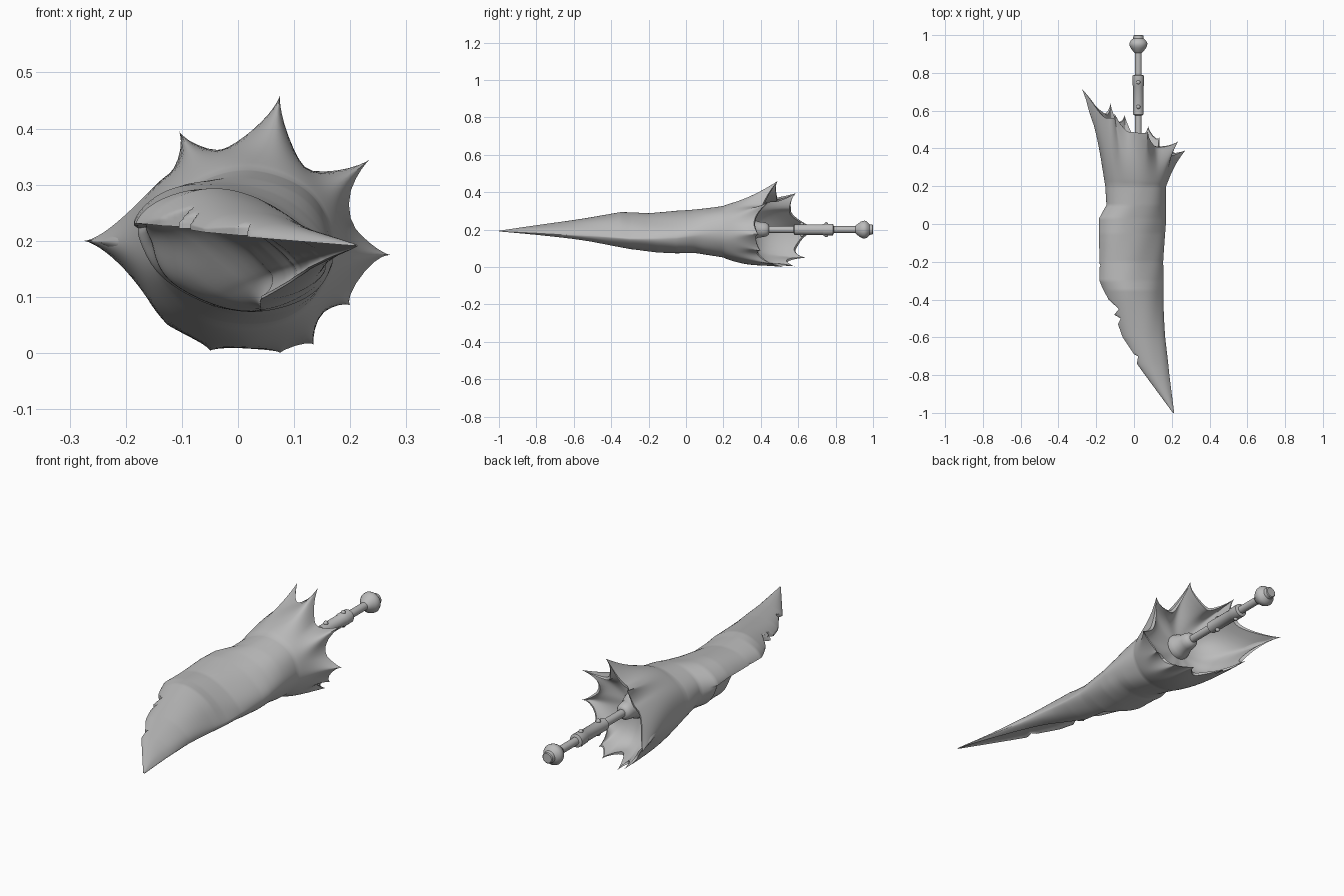
import bpy, bmesh, math
from mathutils import Vector

if "Cube" in bpy.data.objects:
    bpy.data.objects.remove(bpy.data.objects["Cube"])

bone = bpy.data.materials.new("plain_grey")
bone.diffuse_color = (0.5, 0.5, 0.5, 1)
bone.use_nodes = True
bone.node_tree.nodes["Principled BSDF"].inputs["Base Color"].default_value = bone.diffuse_color

OUT, RET = 96, 48          # points on the outer sheet and on its underside
N = OUT + RET


def interp(table, y):
    if y <= table[0][0]:
        return table[0][1]
    for (a, u), (b, v) in zip(table, table[1:]):
        if y <= b:
            return u + (v - u) * (y - a) / (b - a)
    return table[-1][1]


def smooth(a, b, v):
    t = max(0, min(1, (v - a) / (b - a)))
    return t * t * (3 - 2 * t)


def finish(name, bm, angle=40):
    bmesh.ops.recalc_face_normals(bm, faces=bm.faces)
    me = bpy.data.meshes.new(name)
    bm.to_mesh(me)
    bm.free()
    me.materials.append(bone)
    ob = bpy.data.objects.new(name, me)
    bpy.context.collection.objects.link(ob)
    bpy.ops.object.select_all(action='DESELECT')
    ob.select_set(True)
    bpy.context.view_layer.objects.active = ob
    bpy.ops.object.shade_smooth_by_angle(angle=math.radians(angle))


def loft(bm, rings):
    vs = [[bm.verts.new(p) for p in r] for r in rings]
    for a, b in zip(vs, vs[1:]):
        for i in range(len(a)):
            j = (i + 1) % len(a)
            bm.faces.new((a[i], a[j], b[j], b[i]))
    bm.faces.new(vs[0])
    bm.faces.new(vs[-1])


# Outline of the blade along y: smooth left side, torn left edge, right fold, top, bottom
LEFT = [(-1, .206), (-.75, .02), (-.6, -.065), (-.45, -.125), (-.3, -.188), (-.1, -.188),
        (.03, -.185), (.1, -.145), (.2, -.15)]
TORN = [(-1, .206), (-.9, .13), (-.76, .03), (-.74, .015), (-.70, .022), (-.69, .0),
        (-.66, -.02), (-.6, -.06), (-.53, -.085), (-.50, -.07), (-.48, -.105),
        (-.45, -.08), (-.4, -.135), (-.3, -.187), (-.24, -.19), (-.22, -.178), (-.2, -.2)]
RIGHT = [(-1, .213), (-.8, .186), (-.6, .167), (-.4, .156), (-.2, .152), (0, .168), (.2, .172)]
TOP = [(-1, .194), (-.8, .222), (-.6, .25), (-.35, .288), (-.2, .282), (0, .302), (.2, .325)]
BOT = [(-1, .188), (-.6, .15), (-.5, .137), (-.3, .1), (-.15, .08), (.05, .078), (.2, .05)]
MID = [(-1, .191), (-.6, .19), (-.3, .188), (0, .187), (.2, .19)]
TILT = [(-1, 0), (-.6, .02), (-.3, .035), (-.05, .035), (.2, 0)]
END = [(-1, -25), (-.56, -50), (-.3, -70)]      # angle of the lower lip


def section(y):
    xl, xr = interp(LEFT, y), interp(RIGHT, y)
    zt, zb, cz = interp(TOP, y), interp(BOT, y), interp(MID, y)
    end, tilt = interp(END, y), interp(TILT, y)
    hollow_amount = 1 - smooth(-.3, -.08, y)
    cx, rx = (xl + xr) / 2, (xr - xl) / 2
    power = 1.35 - .35 * smooth(-.2, .2, y)

    def pt(deg, k=1.0):
        a = math.radians(deg)
        k *= 1 + .015 * math.sin(3 * a - 9 * y) + .006 * math.sin(7 * a + 14 * y)
        s, c = math.sin(a), math.cos(a)
        h = abs(s) ** power * k
        x = cx + rx * k * c
        if y < -.2:
            x = max(x, interp(TORN, y))
        return Vector((x, y, cz - tilt * c + (h * (zt - cz) if s > 0 else -h * (cz - zb))))

    ring = [pt(170 + (end - 170) * i / OUT) for i in range(OUT)]
    first, last = pt(end), pt(170)
    fin = .13 * (1 - smooth(-.02, .06, y))
    for i in range(RET):
        f = i / RET
        convex = pt(end + (-190 - end) * f, 1 - fin * smooth(.45, .8, f))
        inner = pt(end + (170 - end) * f, .9 if i else 1).lerp(first.lerp(last, f), .5)
        ring.append(convex.lerp(inner, hollow_amount))
    return ring


# Spikes around the guard rim: x, y, z of the tip, half width in degrees
SPIKES = [(.075, .49, .46, 25), (.235, .44, .345, 20), (.272, .39, .175, 26),
          (-.105, .59, .395, 16), (-.275, .715, .2, 36), (-.125, .645, .05, 17),
          (-.05, .58, .004, 17), (.075, .52, .0, 18), (.135, .46, .015, 13), (.2, .40, .085, 17)]


def rim_point(deg, s, inset=0.0):
    """Point on the flared guard, s = 0 at the neck and 1 at the rim."""
    a = math.radians(deg)
    r = (.188 - inset) * (1 + .025 * math.sin(5 * a + 1) * s)
    p = Vector((.005 + r * math.cos(a), 0, .187 + r * math.sin(a) * .96))
    p.y = .47 - .65 * p.x + .012 * math.sin(9 * a)
    for x, y, z, w in SPIKES:
        d = abs((deg - math.degrees(math.atan2(z - .187, x)) + 180) % 360 - 180)
        if d < w:
            f = (.5 + .5 * math.cos(math.pi * d / w)) * s ** 2.2
            p = p.lerp(Vector((x, y, z)), f * (1 if inset == 0 else .9))
    return p


# Blade, flared guard and inside of the cup in one continuous skin
rings = [section(-1 + 1.2 * i / 120) for i in range(121)]
neck = rings[-1]
degs = [170 - 360 * i / N for i in range(N)]
for k in range(1, 15):
    s = k / 14
    ring = []
    for p, d in zip(neck, degs):
        q = rim_point(d, s)
        e = p.lerp(q, s)
        e.z = p.z + (q.z - p.z) * s ** .75
        a = math.radians(d)
        e += Vector((math.cos(a), 0, math.sin(a))) * math.sin(s * math.pi) * .01
        ring.append(e)
    rings.append(ring)
floor = Vector((.02, .34, .195))
for k in range(11):
    f = k / 10
    ring = []
    for d in degs:
        e = rim_point(d, 1 - f, .014)
        e.y += (floor.y - e.y) * (1 - (1 - f) ** 2.2)
        g = .97 * f ** 2
        e.x += (floor.x - e.x) * g
        e.z += (floor.z - e.z) * g
        ring.append(e)
    rings.append(ring)
bm = bmesh.new()
loft(bm, rings)
finish("blade_and_guard", bm)

# Turned handle parts: profiles of (y, radius) around the handle axis
AX, AZ = .023, .2


def turned(name, profile, sides=32):
    bm = bmesh.new()
    loft(bm, [[(AX + r * math.cos(2 * math.pi * i / sides), y, AZ + r * math.sin(2 * math.pi * i / sides))
               for i in range(sides)] for y, r in profile])
    finish(name, bm, 35)


turned("handle_socket", [(.32, .06), (.345, .06), (.365, .054), (.385, .043), (.41, .04),
                         (.43, .036), (.442, .027), (.445, .018)])
turned("handle_rod", [(.36, .018), (.93, .018)])
turned("grip_sleeve", [(.575, .02), (.58, .028), (.73, .028), (.735, .031), (.785, .031), (.79, .02)])
turned("pommel", [(.905, .018), (.912, .026), (.922, .033), (.932, .041), (.943, .046), (.955, .048),
                  (.966, .044), (.975, .036), (.982, .028), (.997, .026), (1, .022)])

# Rivets on both faces of the grip
for i, y in enumerate((.62, .75)):
    for side in (-1, 1):
        bm = bmesh.new()
        bmesh.ops.create_uvsphere(bm, u_segments=12, v_segments=8, radius=.011)
        bmesh.ops.translate(bm, verts=bm.verts, vec=(AX, y, AZ + side * .029))
        finish(f"rivet_{i}_{'top' if side > 0 else 'bottom'}", bm)
